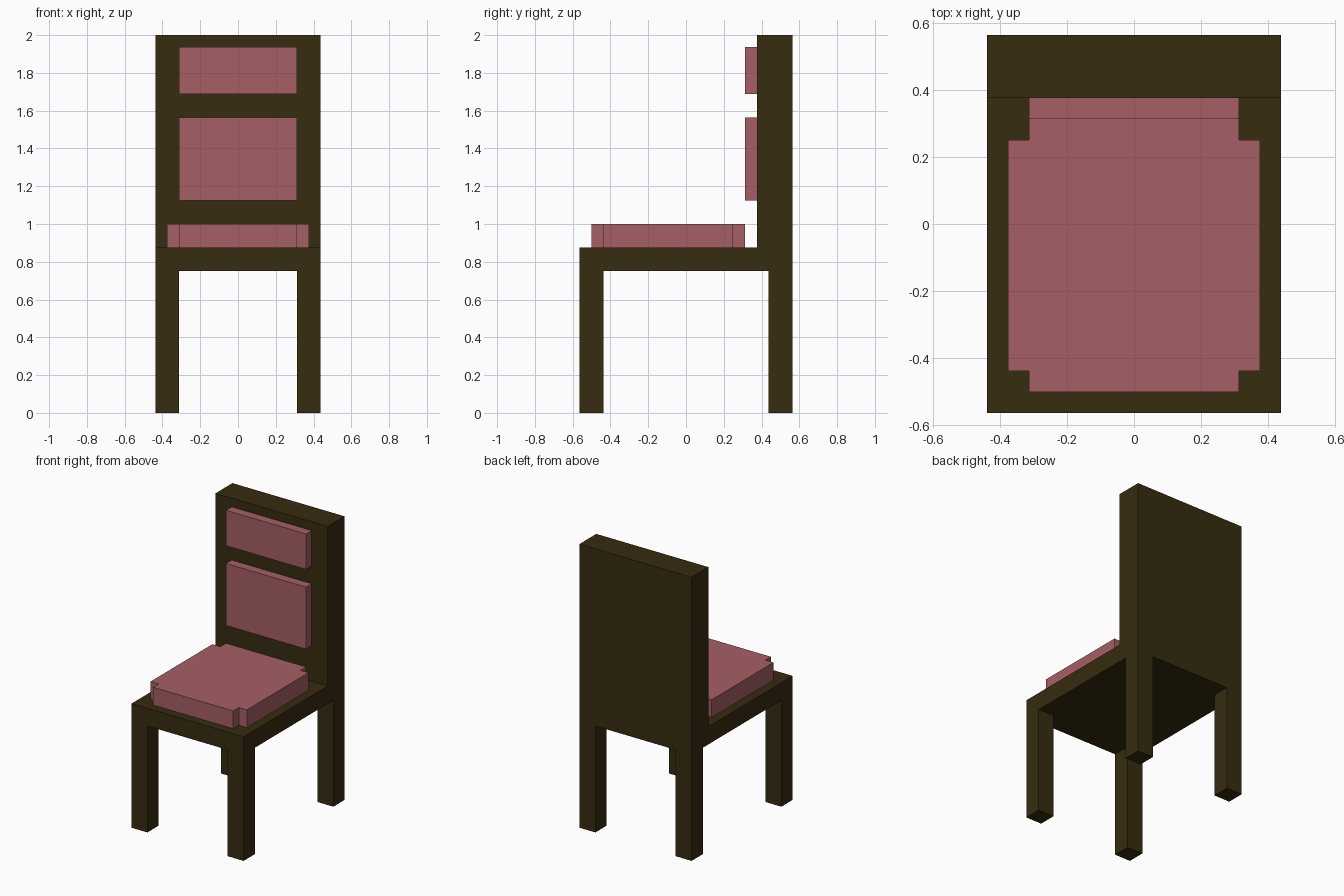
import bpy
import bmesh
from mathutils import Vector

cube = bpy.data.objects.get("Cube")
if cube:
    bpy.data.objects.remove(cube, do_unlink=True)

U = 1 / 16  # the whole chair sits on this module


def material(name, rgb):
    mat = bpy.data.materials.new(name)
    mat.use_nodes = True
    color = (*rgb, 1)
    mat.diffuse_color = color
    bsdf = next(n for n in mat.node_tree.nodes if n.type == "BSDF_PRINCIPLED")
    bsdf.inputs["Base Color"].default_value = color
    bsdf.inputs["Roughness"].default_value = 0.8
    return mat


wood = material("dark_wood", (0.037, 0.025, 0.005))
fabric = material("rose_fabric", (0.376, 0.114, 0.130))


def prism(name, outline, offset, mat):
    """Extrude a closed outline of module points along an offset."""
    bm = bmesh.new()
    face = bm.faces.new([bm.verts.new(Vector(p) * U) for p in outline])
    moved = bmesh.ops.extrude_face_region(bm, geom=[face], use_keep_orig=True)
    verts = [g for g in moved["geom"] if isinstance(g, bmesh.types.BMVert)]
    bmesh.ops.translate(bm, verts=verts, vec=Vector(offset) * U)
    bmesh.ops.recalc_face_normals(bm, faces=bm.faces)
    mesh = bpy.data.meshes.new(name)
    bm.to_mesh(mesh)
    bm.free()
    mesh.materials.append(mat)
    obj = bpy.data.objects.new(name, mesh)
    bpy.context.collection.objects.link(obj)
    return obj


def box(name, low, high, mat):
    x0, y0, z0 = low
    x1, y1, z1 = high
    base = [(x0, y0, z0), (x1, y0, z0), (x1, y1, z0), (x0, y1, z0)]
    return prism(name, base, (0, 0, z1 - z0), mat)


# Seat and backrest as one L-shaped side profile
profile = [(-9, 12), (9, 12), (9, 32), (6, 32), (6, 14), (-9, 14)]
prism("seat_and_backrest", [(-7, y, z) for y, z in profile], (14, 0, 0), wood)

# Four square legs
for side, x in (("left", 5), ("right", -7)):
    for end, y in (("front", -9), ("back", 7)):
        box(f"{end}_{side}_leg", (x, y, 0), (x + 2, y + 2, 12), wood)

# Seat cushion with notched corners
half = [(5, -8), (5, -7), (6, -7), (6, 4), (5, 4), (5, 5)]
outline = half + [(-x, y) for x, y in reversed(half)]
prism("seat_cushion", [(x, y, 14) for x, y in outline], (0, 0, 2), fabric)

# Backrest pads
for name, low, high in (("lower_back_pad", 18, 25), ("upper_back_pad", 27, 31)):
    box(name, (-5, 5, low), (5, 6, high), fabric)
